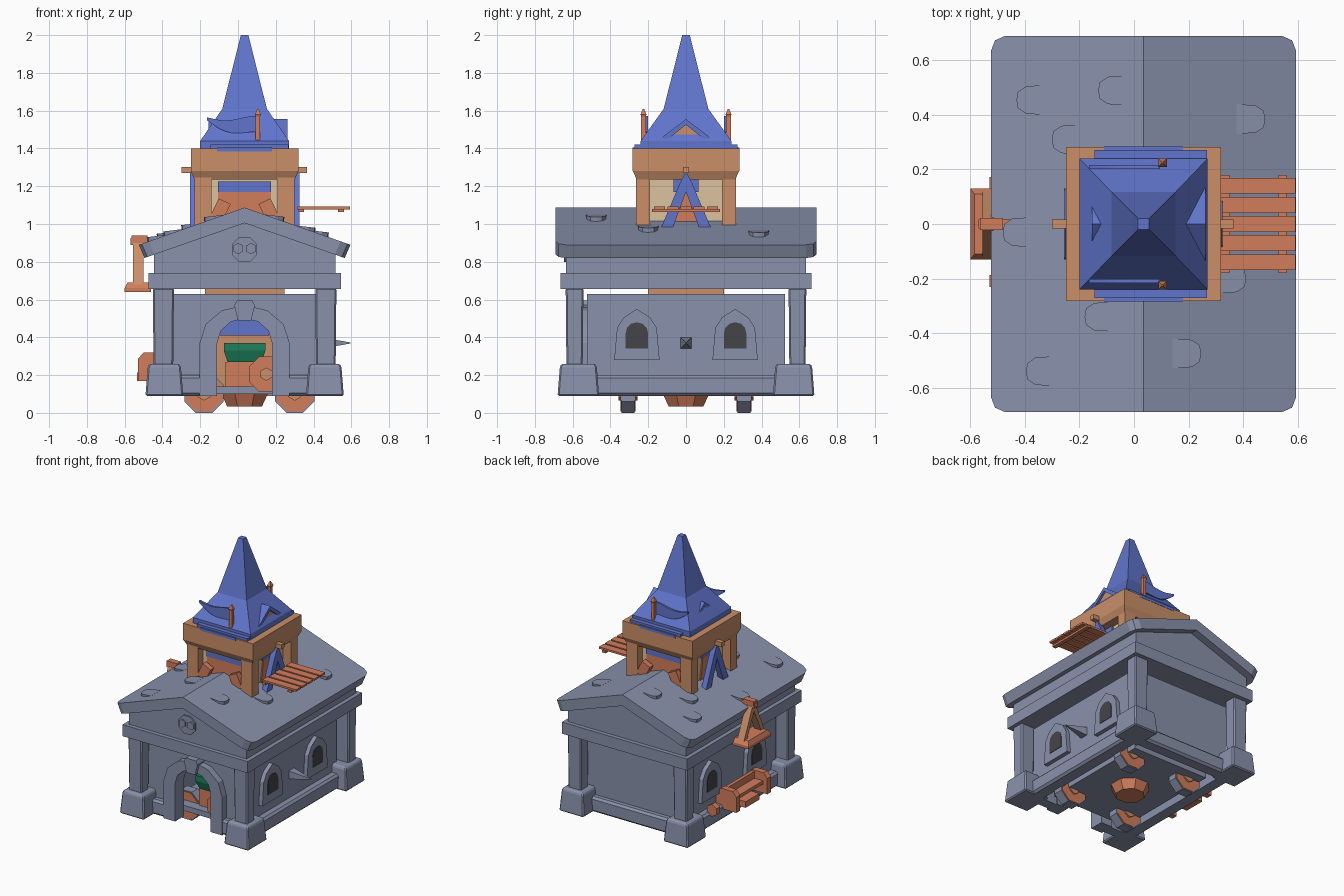
import bpy, bmesh, math
from mathutils import Matrix

if "Cube" in bpy.data.objects:
    bpy.data.objects.remove(bpy.data.objects["Cube"])

CX = 0.035  # building axis; all x values below are relative to it


def mat(name, r, g, b):
    m = bpy.data.materials.new(name)
    m.diffuse_color = [((c + 0.055) / 1.055) ** 2.4 for c in (r, g, b)] + [1]
    m.use_nodes = True
    m.node_tree.nodes["Principled BSDF"].inputs["Base Color"].default_value = m.diffuse_color
    return m


STONE = mat("grey stone", 0.54, 0.57, 0.67)
BLUE = mat("blue cloth", 0.38, 0.46, 0.80)
TAN = mat("tan timber", 0.79, 0.56, 0.41)
BROWN = mat("red brown wood", 0.82, 0.49, 0.36)
WHEAT = mat("pale plaster", 0.87, 0.76, 0.62)
DARK = mat("dark opening", 0.27, 0.27, 0.29)
GREEN = mat("green fabric", 0.12, 0.50, 0.36)


def finish(name, bm, m, bevel=0.0):
    bmesh.ops.recalc_face_normals(bm, faces=bm.faces)
    me = bpy.data.meshes.new(name)
    bm.to_mesh(me)
    bm.free()
    me.materials.append(m)
    ob = bpy.data.objects.new(name, me)
    ob.location.x = CX
    bpy.context.collection.objects.link(ob)
    if bevel:
        b = ob.modifiers.new("bevel", 'BEVEL')
        b.width, b.segments = bevel, 1
    return ob


def loft(name, x, y, rings, m, bevel=0.0):
    """Stack of rectangles (z, half x, half y)."""
    bm = bmesh.new()
    loops = [[bm.verts.new((x + sx * hx, y + sy * hy, z)) for sx, sy in
              ((-1, -1), (1, -1), (1, 1), (-1, 1))] for z, hx, hy in rings]
    for a, b in zip(loops, loops[1:]):
        for i in range(4):
            j = (i + 1) % 4
            bm.faces.new((a[i], a[j], b[j], b[i]))
    bm.faces.new(loops[0])
    bm.faces.new(loops[-1])
    return finish(name, bm, m, bevel)


def box(name, x0, x1, y0, y1, z0, z1, m, bevel=0.0):
    hx, hy = (x1 - x0) / 2, (y1 - y0) / 2
    return loft(name, (x0 + x1) / 2, (y0 + y1) / 2, [(z0, hx, hy), (z1, hx, hy)], m, bevel)


def prism(name, pts, axis, a, b, m, bevel=0.0):
    """Extrude a 2D outline along an axis from a to b."""
    put = {'x': lambda u, v, t: (t, u, v), 'y': lambda u, v, t: (u, t, v),
           'z': lambda u, v, t: (u, v, t)}[axis]
    bm = bmesh.new()
    f = [bm.verts.new(put(u, v, a)) for u, v in pts]
    k = [bm.verts.new(put(u, v, b)) for u, v in pts]
    bm.faces.new(f)
    bm.faces.new(k)
    for i in range(len(pts)):
        j = (i + 1) % len(pts)
        bm.faces.new((f[i], f[j], k[j], k[i]))
    return finish(name, bm, m, bevel)


def ngon(u, v, r, n=8, turn=0.5):
    return [(u + r * math.cos(2 * math.pi * (i + turn) / n),
             v + r * math.sin(2 * math.pi * (i + turn) / n)) for i in range(n)]


def arch(c, w, z0, spring, rise, n=6):
    """Arch outline from lower left over the top to lower right."""
    curve = [(c - w * math.cos(math.pi * i / n), spring + rise * math.sin(math.pi * i / n))
             for i in range(n + 1)]
    return [(c - w, z0)] + curve + [(c + w, z0)]


def wheel(name, x, y, z, r, t, tread):
    prism(name + "_tread", ngon(x, z, r), 'y', y - t / 2, y + t / 2, tread)
    prism(name + "_side", ngon(x, z, r * 0.93), 'y', y - t / 2 - 0.004, y + t / 2 + 0.004, BROWN)
    prism(name + "_hub", ngon(x, z, r * 0.35, 6), 'y', y - t / 2 - 0.015, y + t / 2 + 0.015, TAN)


# --- stone house: corner columns, walls, beam ---
for sx in (-1, 1):
    for sy in (-1, 1):
        loft("column_base", sx * 0.425, sy * 0.57,
             [(0.09, 0.10, 0.11), (0.24, 0.088, 0.098), (0.26, 0.08, 0.09)], STONE, 0.008)
        loft("column", sx * 0.43, sy * 0.59, [(0.25, 0.052, 0.043), (0.66, 0.056, 0.047)], STONE, 0.008)
inner = arch(0, 0.145, 0.09, 0.37, 0.13)
prism("front_wall", [(-0.40, 0.09)] + inner + [(0.40, 0.09), (0.40, 0.63), (-0.40, 0.63)],
      'y', -0.525, -0.48, STONE)
prism("door_arch", arch(0, 0.238, 0.09, 0.37, 0.20) + inner[::-1], 'y', -0.575, -0.47, STONE)
prism("keystone", [(-0.035, 0.49), (0.035, 0.49), (0.055, 0.57), (0.04, 0.595), (-0.04, 0.595), (-0.055, 0.57)],
      'y', -0.60, -0.47, STONE)
box("back_wall", -0.40, 0.40, 0.48, 0.525, 0.09, 0.63, STONE)
box("back_plinth", -0.36, 0.36, 0.50, 0.57, 0.09, 0.20, STONE, 0.015)
for s in (-1, 1):
    box("side_wall", *sorted((s * 0.36, s * 0.40)), -0.525, 0.525, 0.09, 0.63, STONE)
    box("side_plinth", *sorted((s * 0.36, s * 0.455)), -0.50, 0.50, 0.09, 0.20, STONE, 0.015)
    box("front_plinth", *sorted((s * 0.22, s * 0.36)), -0.57, -0.50, 0.09, 0.20, STONE, 0.015)
    # arched windows
    for y in (-0.26, 0.26):
        frame = [(y - 0.12, 0.28), (y - 0.105, 0.45), (y - 0.07, 0.505), (y, 0.55),
                 (y + 0.07, 0.505), (y + 0.105, 0.45), (y + 0.12, 0.28)]
        prism("window_frame", frame, 'x', s * 0.39, s * 0.43, STONE)
        prism("window_opening", arch(y, 0.06, 0.34, 0.42, 0.06), 'x', s * 0.425, s * 0.433, DARK)
bm = bmesh.new()
bmesh.ops.create_cone(bm, cap_ends=True, segments=4, radius1=0.045, radius2=0.004, depth=0.17,
                      matrix=Matrix.Translation((0.475, 0, 0.37)) @ Matrix.Rotation(math.pi / 2, 4, 'Y')
                      @ Matrix.Rotation(math.pi / 4, 4, 'Z'))
finish("wall_spike", bm, STONE)
box("house_floor", -0.31, 0.31, -0.42, 0.42, 0.10, 0.14, STONE)
box("lintel_beam", -0.51, 0.51, -0.665, 0.665, 0.655, 0.74, STONE)
prism("gable_block", [(-0.48, 0.73), (0.48, 0.73), (0.48, 0.85), (0, 1.02), (-0.48, 0.85)],
      'y', -0.635, 0.635, STONE)

# --- pitched roof with clipped corners ---
bm = bmesh.new()
roof = [(-0.56, 0.89), (0, 1.087), (0.56, 0.89), (0.53, 0.82), (0, 1.005), (-0.53, 0.82)]
loops = [[bm.verts.new((u, y, v)) for u, v in roof] for y in (-0.69, 0.69)]
for i in range(6):
    j = (i + 1) % 6
    bm.faces.new((loops[0][i], loops[0][j], loops[1][j], loops[1][i]))
for L in loops:
    bm.faces.new((L[0], L[1], L[4], L[5]))
    bm.faces.new((L[1], L[2], L[3], L[4]))
clip = [e for e in bm.edges if all(abs(v.co.x) > 0.5 for v in e.verts)
        and abs(e.verts[0].co.y - e.verts[1].co.y) < 0.01]
bmesh.ops.bevel(bm, geom=clip, offset=0.055, segments=2, profile=0.5, affect='EDGES')
finish("house_roof", bm, STONE)

# loose roof stones: rounded on the downhill end, buried uphill
for x, y in ((-0.41, 0.455), (-0.11, 0.49), (-0.28, 0.31), (0.39, 0.385), (-0.46, -0.03),
             (-0.16, -0.34), (-0.375, -0.54), (0.155, -0.475), (0.32, -0.2)):
    s = 1 if x > 0 else -1
    d = [(-0.05, -0.055), (0.02, -0.05), (0.05, -0.03), (0.055, 0), (0.05, 0.03), (0.02, 0.05), (-0.05, 0.055)]
    ob = prism("roof_stone", [(s * u, v) for u, v in d], 'z', -0.02, 0.012, STONE)
    ob.location = (CX + x, y, 1.087 - 0.352 * abs(x))
    ob.rotation_euler.y = s * 0.12

# carved round ornament on the gable
prism("gable_ornament", ngon(0, 0.865, 0.072), 'y', -0.645, -0.62, STONE)
for s in (-1, 1):
    prism("ornament_ring", ngon(s * 0.034, 0.87, 0.03, 6), 'y', -0.653, -0.64, STONE)

# --- wooden tower ---
box("tower_core", -0.21, 0.21, -0.20, 0.20, 0.14, 0.98, TAN)
box("tower_room", -0.20, 0.20, -0.205, 0.205, 0.95, 1.28, WHEAT)
loft("tower_top_frame", 0, 0, [(1.235, 0.265, 0.26), (1.28, 0.285, 0.282), (1.40, 0.285, 0.282)], TAN)
for s in (-1, 1):
    for t in (-1, 1):
        loft("tower_post", s * 0.22, t * 0.228, [(0.93, 0.045, 0.038), (1.27, 0.045, 0.038)], TAN)
        # tilted boards at the foot of the room
        ob = box("tilted_board", -0.035, 0.035, -0.02, 0.02, -0.06, 0.045, BROWN)
        ob.location = (CX + s * 0.125, t * 0.245, 1.08)
        ob.rotation_euler.y = s * -0.45
    box("room_panel", -0.14, 0.14, *sorted((s * 0.205, s * 0.212)), 0.98, 1.17, BROWN)
    box("room_curtain", -0.14, 0.14, *sorted((s * 0.205, s * 0.215)), 1.17, 1.225, BLUE)
    prism("side_panel", [(-0.09, 0.95), (0.09, 0.95), (0.05, 1.17), (-0.05, 1.17)], 'x', s * 0.20, s * 0.208, BROWN)
    box("side_curtain", *sorted((s * 0.20, s * 0.212)), -0.065, 0.065, 1.17, 1.235, BLUE)
    # split banner hanging on each side
    for t in (-1, 1):
        prism("banner_leg", [(0, 1.28), (t * 0.035, 1.21), (t * 0.132, 0.98), (t * 0.07, 0.98), (0, 1.17)],
              'x', s * 0.25, s * 0.29, BLUE)
box("banner_beam", -0.335, 0.33, -0.017, 0.017, 1.27, 1.303, TAN)
box("roof_eave_cloth", -0.145, 0.145, -0.284, 0.284, 1.385, 1.405, BLUE)
box("roof_eave", -0.18, 0.232, -0.272, 0.272, 1.39, 1.42, BLUE)

# spire and dormers
loft("spire", 0, 0, [(1.40, 0.235, 0.24), (1.44, 0.235, 0.24), (1.61, 0.118, 0.118), (2.0, 0.02, 0.02)], BLUE)
for x, s in ((0.227, 1), (-0.19, -1)):
    prism("dormer", [(-0.165, 1.43), (0, 1.555), (0.165, 1.43), (0.12, 1.43), (0, 1.525), (-0.12, 1.43)],
          'x', s * 0.08, x, BLUE)
    prism("dormer_face", [(-0.125, 1.43), (0, 1.53), (0.125, 1.43)], 'x', s * 0.08, x - s * 0.015, TAN)

# pennants
for s in (-1, 1):
    loft("flag_pole", 0.07, s * 0.225, [(1.40, 0.012, 0.012), (1.57, 0.012, 0.012),
                                       (1.58, 0.016, 0.016), (1.61, 0.003, 0.003)], BROWN)
    xs = [0.06 - 0.26 * i / 8 for i in range(9)]
    top = [(x, 1.56 + 0.012 * math.sin((0.06 - x) * 20 + 1.5)) for x in xs]
    low = [(x, z - 0.085 + 0.07 * (i / 8) ** 2) for i, (x, z) in enumerate(top)]
    prism("pennant", top + low[::-1], 'y', s * 0.202, s * 0.217, BLUE)

# --- plank balcony on the right ---
for i in range(5):
    y = -0.14 + i * 0.07
    box("balcony_plank", 0.28 + 0.005 * (i % 2), 0.557, y - 0.029, y + 0.029, 1.078, 1.092, BROWN)
for x in (0.30, 0.51):
    box("balcony_bearer", x - 0.015, x + 0.015, -0.18, 0.18, 1.064, 1.08, BROWN)

# --- hanging tray on the left ---
box("hoist_arm", -0.605, -0.43, -0.017, 0.017, 0.89, 0.925, BROWN)
box("hoist_head", -0.60, -0.515, -0.022, 0.022, 0.905, 0.94, BROWN)
loft("hanging_tray", -0.565, 0, [(0.64, 0.07, 0.13), (0.66, 0.07, 0.13), (0.69, 0.055, 0.11)], BROWN)
for s in (-1, 1):
    prism("tray_sling", [(0, 0.90), (s * 0.02, 0.90), (s * 0.12, 0.68), (s * 0.085, 0.68), (0, 0.86)],
          'x', -0.59, -0.535, TAN)

# --- bench against the left wall ---
for y in (0.15, -0.21):
    end = [(-0.40, 0.17), (-0.565, 0.17), (-0.565, 0.285), (-0.535, 0.32), (-0.44, 0.32), (-0.40, 0.29)]
    prism("bench_end", end, 'y', y - 0.022, y + 0.022, BROWN)
box("bench_seat", -0.53, -0.40, -0.20, 0.15, 0.235, 0.26, BROWN)
box("bench_step", -0.57, -0.46, -0.09, 0.07, 0.17, 0.215, BROWN)
box("bench_back", -0.46, -0.435, -0.20, 0.15, 0.26, 0.31, BROWN)
prism("bench_knob", ngon(-0.47, 0.22, 0.045, 6), 'y', 0.28, 0.32, BROWN)

# --- wagon parts under and inside the house ---
for x in (-0.215, 0.265):
    for y in (-0.307, 0.307):
        wheel("wagon_wheel", x, y, 0.1045, 0.113, 0.07, STONE)
bm = bmesh.new()
bmesh.ops.create_cone(bm, cap_ends=True, segments=8, radius1=0.10, radius2=0.135, depth=0.07,
                      matrix=Matrix.Translation((0, 0, 0.07)) @ Matrix.Rotation(math.pi / 8, 4, 'Z'))
finish("underside_hub", bm, BROWN)
wheel("spare_wheel", 0.115, -0.42, 0.205, 0.10, 0.04, BROWN)
loft("green_seat", 0, -0.30, [(0.27, 0.09, 0.07), (0.33, 0.11, 0.09), (0.37, 0.11, 0.09)], GREEN)
box("seat_box", -0.10, 0.10, -0.36, -0.20, 0.14, 0.27, BROWN)
prism("inner_awning", arch(0, 0.13, 0.41, 0.43, 0.08), 'y', -0.32, -0.20, BLUE)
